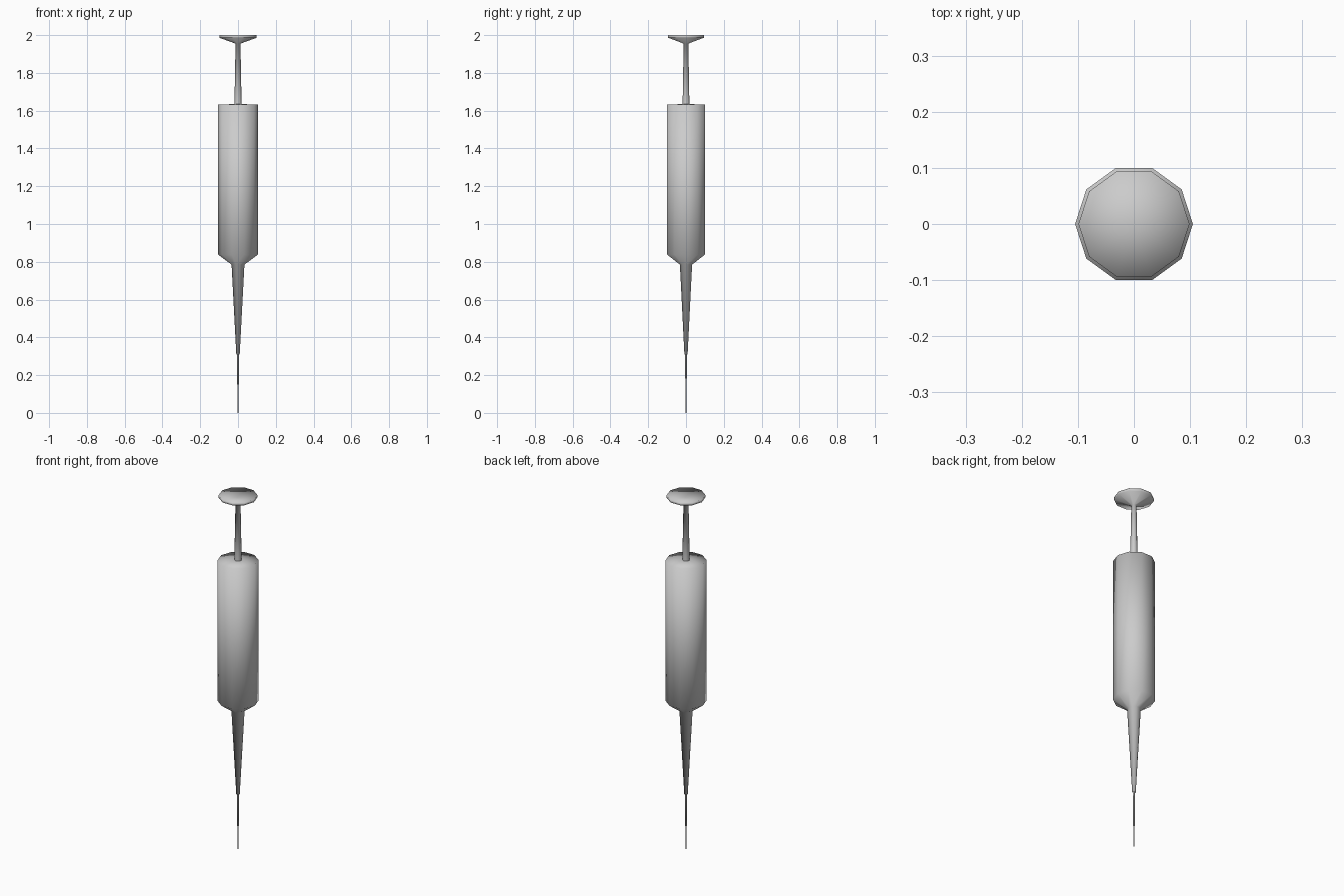
import bpy, math

if "Cube" in bpy.data.objects:
    bpy.data.objects.remove(bpy.data.objects["Cube"])

SIDES = 10


def lathe(name, profile):
    """Revolve (radius, z) points around z; radius 0 becomes a pole vertex."""
    verts, rings, faces = [], [], []
    for r, z in profile:
        n = SIDES if r > 0 else 1
        rings.append([len(verts) + i for i in range(n)])
        for i in range(n):
            a = 2 * math.pi * i / SIDES
            verts.append((r * math.cos(a), r * math.sin(a), z))
    for lo, hi in zip(rings, rings[1:]):
        for i in range(SIDES):
            j = (i + 1) % SIDES
            if len(lo) == 1:
                faces.append((lo[0], hi[j], hi[i]))
            elif len(hi) == 1:
                faces.append((lo[i], lo[j], hi[0]))
            else:
                faces.append((lo[i], lo[j], hi[j], hi[i]))
    mesh = bpy.data.meshes.new(name)
    mesh.from_pydata(verts, [], faces)
    mesh.shade_smooth()
    obj = bpy.data.objects.new(name, mesh)
    bpy.context.collection.objects.link(obj)
    return obj


# Thin needle
lathe("needle", [(0, 0), (0.003, 0.0), (0.005, 0.31)])

# Barrel with tapered nozzle below and flat cap above
lathe("barrel", [(0, 0.31), (0.009, 0.31), (0.034, 0.785),
                 (0.105, 0.838), (0.105, 1.632), (0.019, 1.635)])

# Plunger rod flaring into a shallow dished thumb rest
lathe("plunger", [(0.019, 1.63), (0.013, 1.955), (0.099, 1.986),
                  (0.099, 2.0), (0, 1.985)])
